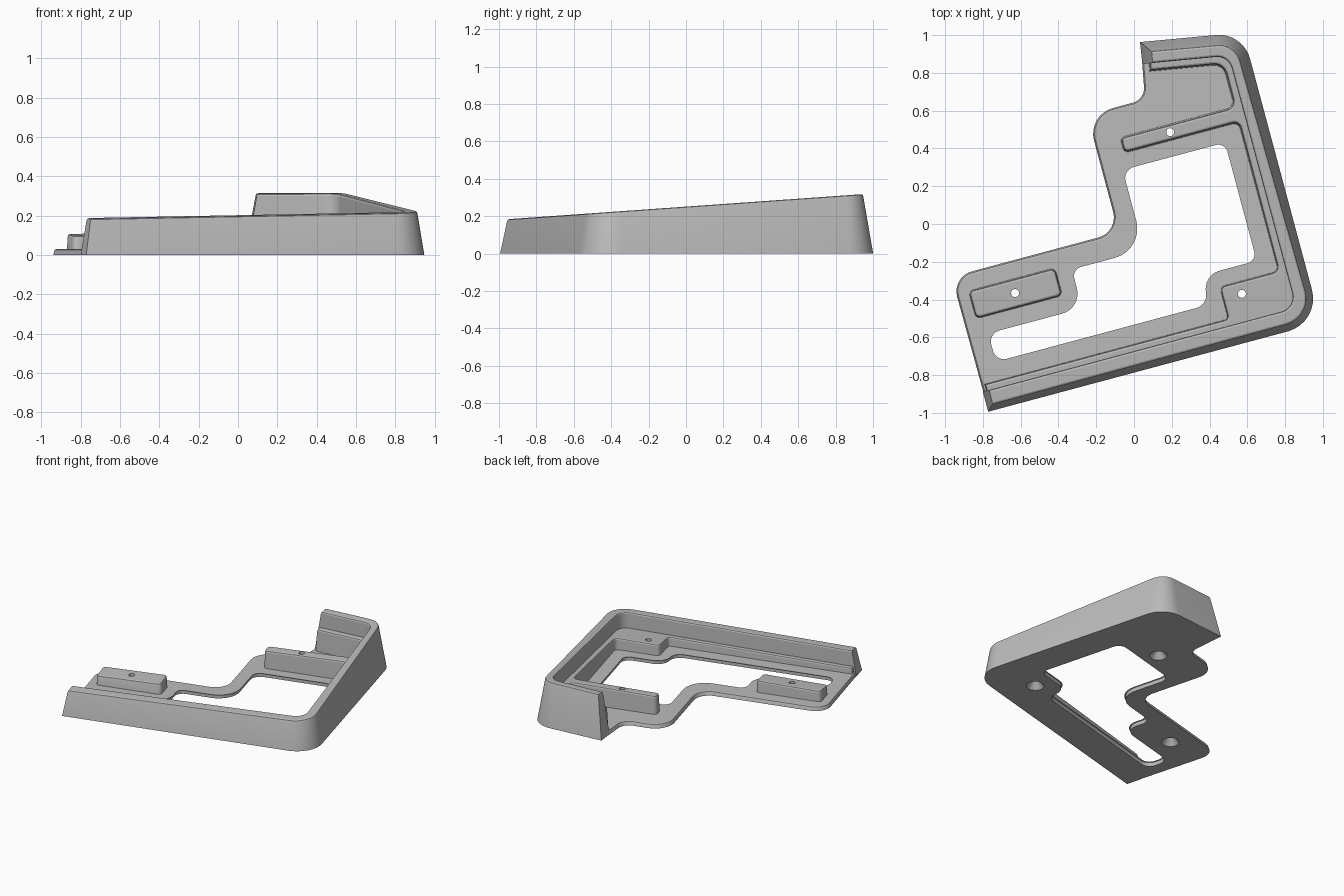
import bpy, bmesh
from math import sin, cos, tan, radians, pi
from mathutils import Vector, Matrix

cube = bpy.data.objects.get("Cube")
if cube:
    bpy.data.objects.remove(cube, do_unlink=True)

TURN = Matrix.Rotation(radians(15), 2)   # the whole tray sits turned on the grid
STEPS = 8                                # segments per rounded corner
SLOPE = 0.0705                           # rise of the typing angle along y

grey = bpy.data.materials.new("case_grey")
grey.use_nodes = True
grey.diffuse_color = (0.5, 0.5, 0.5, 1)
grey.node_tree.nodes["Principled BSDF"].inputs["Base Color"].default_value = (0.5, 0.5, 0.5, 1)


def flat(height):
    return lambda y: height


def sloped(height):
    return lambda y: height + SLOPE * y


def outline(corners, drafts, top, level, inset):
    """Rounded outline, pushed in by draft * height + inset. Corners are (u, v, radius)."""
    pts = [Vector(c[:2]) for c in corners]
    count, loop = len(pts), []
    for i, p in enumerate(pts):
        a = (p - pts[i - 1]).normalized()
        b = (pts[(i + 1) % count] - p).normalized()
        turn = a.cross(b)
        side = 1 if turn > 0 else -1
        rise = top((TURN @ p).y) * level
        da, db = (drafts[k] * rise + inset for k in (i - 1, i))
        p = p + (b * da - a * db) / turn
        radius = corners[i][2]
        if not radius:
            loop.append(p)
            continue
        # convex corners tighten as they move in, hollow ones open up
        radius = max(0.003, radius - (da + db) / 2 * side)
        angle = a.angle(b) * side
        start = p - a * radius * tan(abs(angle) / 2)
        centre = start + Vector((-a.y, a.x)) * radius * side
        for k in range(STEPS + 1):
            loop.append(centre + Matrix.Rotation(angle * k / STEPS, 2) @ (start - centre))
    return [TURN @ q for q in loop]


def finish(name, bm):
    bmesh.ops.recalc_face_normals(bm, faces=bm.faces)
    mesh = bpy.data.meshes.new(name)
    bm.to_mesh(mesh)
    bm.free()
    mesh.materials.append(grey)
    obj = bpy.data.objects.new(name, mesh)
    bpy.context.collection.objects.link(obj)
    return obj


def moulded(name, shapes, top, bevel=0.012):
    """Solid with drafted sides and a softened top edge; extra shapes are openings."""
    bm = bmesh.new()
    caps = ([], [])
    for corners, drafts in shapes:
        rings = []
        for level, drop, inset in ((0, 0, 0), (1, 1, 0), (1, 0.3, 0.3), (1, 0, 1)):
            ring = outline(corners, drafts, top, level, inset * bevel)
            rings.append([bm.verts.new((q.x, q.y, (top(q.y) - drop * bevel) * level))
                          for q in ring])
        n = len(rings[0])
        for low, high in zip(rings, rings[1:]):
            for i in range(n):
                j = (i + 1) % n
                bm.faces.new((low[i], low[j], high[j], high[i]))
        caps[0].append(rings[0])
        caps[1].append(rings[-1])
    for loops in caps:
        if len(loops) == 1:
            bm.faces.new(loops[0])
        else:
            edges = [bm.edges.get((r[i - 1], r[i])) for r in loops for i in range(len(r))]
            bmesh.ops.triangle_fill(bm, edges=edges, use_beauty=True)
    return finish(name, bm)


# Floor plate with its large irregular opening
floor_edge = [(-1.0, -.757, 0), (.817, -.757, .18), (.817, .827, .17), (.282, .918, 0),
              (.227, .622, .08), (-.09, .622, .14), (-.09, -.02, .11), (-1.005, -.02, .11)]
opening = [(.006, .302, .07), (.006, -.137, .15), (-.39, -.137, .06), (-.39, -.35, .1),
           (-.905, -.35, .07), (-.905, -.525, .07), (.284, -.525, .08), (.284, -.366, .09),
           (.587, -.366, .06), (.587, .302, .06)]
floor = moulded("floor_plate", [(floor_edge, [.165] * 8), (opening, [0] * 10)],
                flat(.03), bevel=.01)

# Tall wall along the front, side and back, leaning in on its outer faces
wall_edge = [(-1.003, -.76, 0), (.82, -.76, .18), (.82, .83, .17), (.28, .922, 0),
             (.262, .807, 0), (.714, .731, .08), (.714, -.65, .08), (-1.003, -.65, 0)]
wall = moulded("outer_wall", [(wall_edge, [.165] * 4 + [0] * 3 + [.165])], sloped(.251))

# Ledge inside the wall, with the back support bar and the corner support
ledge_edge = [(-.985, -.69, 0), (.74, -.69, .05), (.74, .771, .05), (.302, .845, 0),
              (.288, .758, 0), (.672, .693, .06), (.672, .463, .04), (.045, .463, .03),
              (.045, .375, .03), (.672, .375, .03), (.672, -.437, .03), (.35, -.437, .03),
              (.35, -.613, .02), (-.985, -.613, 0)]
ledge = moulded("support_ledge", [(ledge_edge, [.04] * 14)], sloped(.133))

# Separate support pad on the left arm
pad_edge = [(-.94, -.27, .03), (-.462, -.27, .03), (-.462, -.114, .03), (-.94, -.114, .03)]
pad = moulded("support_pad", [(pad_edge, [.05] * 4)], sloped(.133))

# Countersunk screw holes through the three supports
bm = bmesh.new()
SIDES = 32
for spot in ((.311, .42), (-.703, -.19), (.456, -.505)):
    c = TURN @ Vector(spot)
    rings = [[bm.verts.new((c.x + r * cos(2 * pi * k / SIDES), c.y + r * sin(2 * pi * k / SIDES), z))
              for k in range(SIDES)] for r, z in ((.068, -.01), (.021, .05), (.021, .4))]
    for low, high in zip(rings, rings[1:]):
        for k in range(SIDES):
            j = (k + 1) % SIDES
            bm.faces.new((low[k], low[j], high[j], high[k]))
    bm.faces.new(rings[0])
    bm.faces.new(rings[-1])
cutter = finish("screw_hole_cutter", bm)
cutter.hide_render = True

for obj in (floor, ledge, pad):
    cut = obj.modifiers.new("screw_holes", "BOOLEAN")
    cut.operation, cut.solver, cut.object = "DIFFERENCE", "EXACT", cutter
bpy.context.view_layer.update()
graph = bpy.context.evaluated_depsgraph_get()
for obj in (floor, ledge, pad):
    mesh = bpy.data.meshes.new_from_object(obj.evaluated_get(graph))
    obj.modifiers.clear()
    obj.data = mesh
bpy.data.objects.remove(cutter, do_unlink=True)

# Smooth the rounded corners, keep the moulded edges crisp
bpy.ops.object.select_all(action="DESELECT")
for obj in (floor, wall, ledge, pad):
    obj.select_set(True)
    bpy.context.view_layer.objects.active = obj
bpy.ops.object.shade_smooth_by_angle(angle=radians(20))
